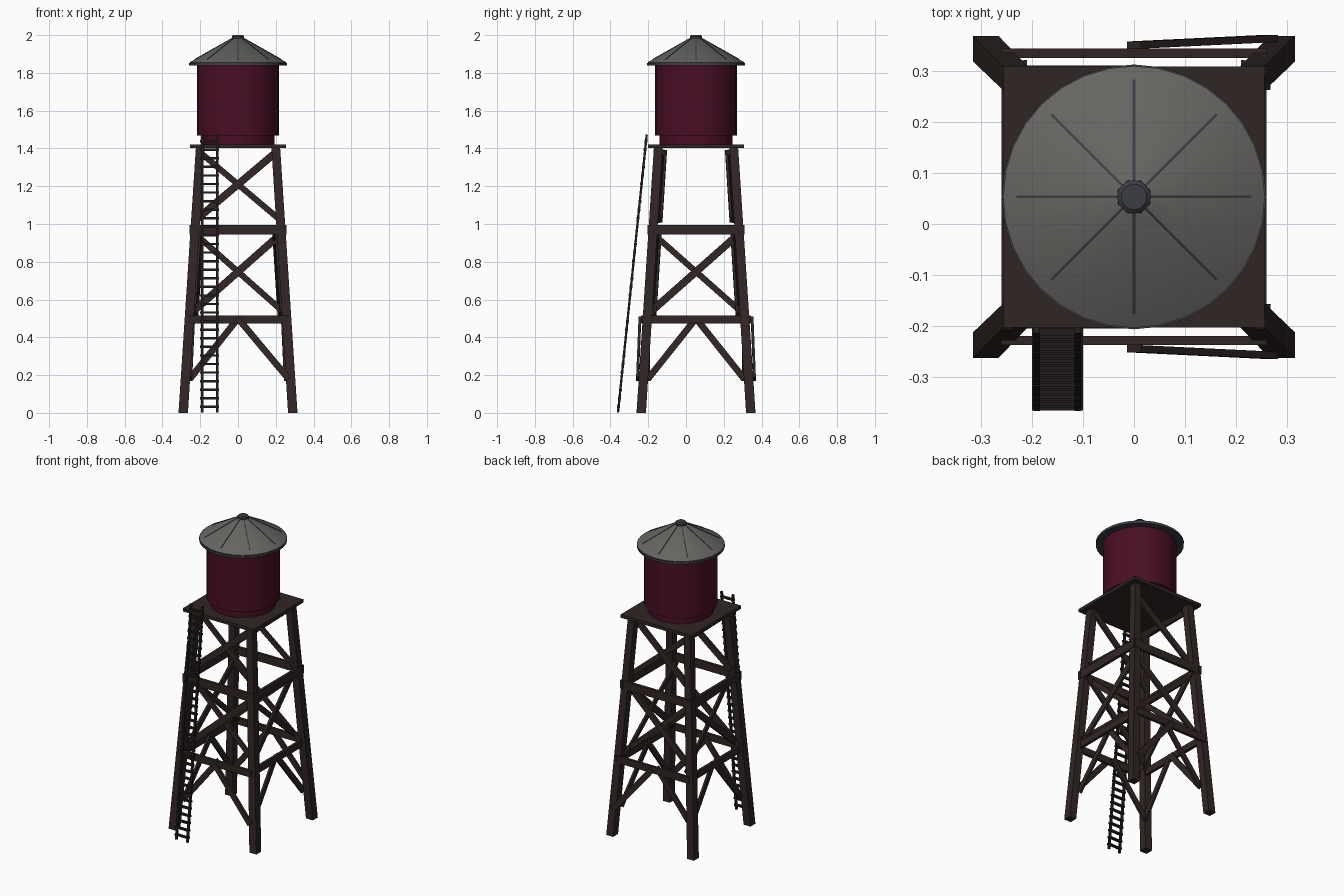
import bpy, bmesh, math
from mathutils import Vector, Matrix

if "Cube" in bpy.data.objects:
    bpy.data.objects.remove(bpy.data.objects["Cube"])

CY = 0.053  # tower centre in y (ladder sticks out at the front)


def mat(name, r, g, b):
    m = bpy.data.materials.new(name)
    m.diffuse_color = (r, g, b, 1)
    m.use_nodes = True
    m.node_tree.nodes["Principled BSDF"].inputs["Base Color"].default_value = m.diffuse_color
    return m


WOOD = mat("dark brown wood", 0.030, 0.019, 0.018)
RED = mat("maroon paint", 0.066, 0.0045, 0.018)
GREY = mat("grey roof", 0.135, 0.130, 0.122)
STEEL = mat("blue grey steel", 0.045, 0.048, 0.058)
IRON = mat("dark iron", 0.015, 0.012, 0.011)


def finish(name, bm, m, smooth=False):
    bmesh.ops.recalc_face_normals(bm, faces=bm.faces)
    me = bpy.data.meshes.new(name)
    bm.to_mesh(me)
    bm.free()
    ob = bpy.data.objects.new(name, me)
    bpy.context.collection.objects.link(ob)
    me.materials.append(m)
    if smooth:
        bpy.ops.object.select_all(action='DESELECT')
        ob.select_set(True)
        bpy.context.view_layer.objects.active = ob
        bpy.ops.object.shade_smooth_by_angle(angle=math.radians(30))
    return ob


def add_bar(bm, a, b, width, depth, normal):
    """Box from a to b; depth is measured along the normal."""
    a, b = Vector(a), Vector(b)
    d = (b - a).normalized()
    s = d.cross(Vector(normal)).normalized()
    n = s.cross(d)
    rot = Matrix((s, n, d)).transposed().to_4x4()
    size = Matrix.Diagonal((width, depth, (b - a).length, 1))
    bmesh.ops.create_cube(bm, size=1, matrix=Matrix.Translation((a + b) / 2) @ rot @ size)


def lathe(name, profile, m, n=32, y=CY):
    bm = bmesh.new()
    rings = [[bm.verts.new((r * math.cos(2 * math.pi * i / n), y + r * math.sin(2 * math.pi * i / n), z))
              for i in range(n)] for r, z in profile]
    for p, q in zip(rings, rings[1:]):
        for i in range(n):
            bm.faces.new((p[i], p[(i + 1) % n], q[(i + 1) % n], q[i]))
    bm.faces.new(rings[0])
    bm.faces.new(rings[-1])
    return finish(name, bm, m, True)


def leg_centre(z):
    return 0.29 - 0.09 * z / 1.405


# four leaning legs with level ends
bm = bmesh.new()
for sx in (-1, 1):
    for sy in (-1, 1):
        ends = []
        for z, h in ((0, 0.025), (1.405, 0.023)):
            c = leg_centre(z)
            ends.append([bm.verts.new((sx * c + dx * h, CY + sy * c + dy * h, z))
                         for dx, dy in ((-1, -1), (1, -1), (1, 1), (-1, 1))])
        for i in range(4):
            j = (i + 1) % 4
            bm.faces.new((ends[0][i], ends[0][j], ends[1][j], ends[1][i]))
        bm.faces.new(ends[0])
        bm.faces.new(ends[1])
finish("legs", bm, WOOD)

# girts and diagonal braces on each of the four faces
girts, braces = bmesh.new(), bmesh.new()


def face_point(face, u, v, z):
    """u runs along the face, v is the distance out from the tower axis."""
    axis, s = face
    return (u, CY + s * v, z) if axis == 'y' else (s * v, CY + u, z)


for face in (('y', -1), ('y', 1), ('x', -1), ('x', 1)):
    axis, s = face
    nrm = (0, 1, 0) if axis == 'y' else (1, 0, 0)

    def brace(u0, v0, z0, u1, v1, z1, w=0.035):
        add_bar(braces, face_point(face, u0, v0, z0), face_point(face, u1, v1, z1), w, 0.014, nrm)

    v_low = 0.281 if axis == 'y' else 0.25
    for z, h, v, u in ((0.495, 0.043, v_low, 0.26), (0.97, 0.052, 0.246, 0.258)):
        add_bar(girts, face_point(face, -u, v, z), face_point(face, u, v, z), h, 0.018, nrm)

    # lower pair: on the front and back one brace lies outside the legs
    if axis == 'y':
        brace(0, 0.297, 0.50, 0.268, 0.310, 0.18)
    else:
        brace(0, 0.235, 0.50, 0.255, 0.25, 0.18)
    brace(0, 0.25 if axis == 'y' else 0.235, 0.50, -0.255, 0.25, 0.18)

    # middle and upper crosses (the upper one only on front and back)
    bays = [(0.52, 0.95)] + ([(1.02, 1.38)] if axis == 'y' else [])
    for z0, z1 in bays:
        c0, c1 = leg_centre(z0), leg_centre(z1)
        brace(-c0, c0 - 0.027, z0, c1, c1 - 0.027, z1, 0.04)
        brace(c0, c0 - 0.04, z0, -c1, c1 - 0.04, z1, 0.032)
finish("girts", girts, WOOD)
finish("braces", braces, WOOD)

# platform
bm = bmesh.new()
add_bar(bm, (0, CY, 1.402), (0, CY, 1.422), 0.51, 0.51, (0, 1, 0))
finish("platform", bm, WOOD)

# tank with narrower base
lathe("tank_base", [(0.192, 1.42), (0.192, 1.475)], RED)
lathe("tank", [(0.216, 1.468), (0.216, 1.85)], RED)

# conical roof, rim, cap and ribs
lathe("roof", [(0.25, 1.845), (0.256, 1.856), (0.03, 1.984)], GREY)
lathe("roof_rim", [(0.259, 1.838), (0.259, 1.852)], STEEL)
lathe("roof_cap", [(0.033, 1.975), (0.033, 1.993), (0.025, 2.0)], STEEL, 16)
bm = bmesh.new()
for i in range(8):
    c, s = math.cos(i * math.pi / 4), math.sin(i * math.pi / 4)
    add_bar(bm, (0.03 * c, CY + 0.03 * s, 1.983), (0.228 * c, CY + 0.228 * s, 1.871),
            0.005, 0.006, (0, 0, 1))
    # small knobs round the cap
    a = (i + 0.5) * math.pi / 4
    bmesh.ops.create_cone(bm, cap_ends=True, segments=8, radius1=0.007, radius2=0.007, depth=0.012,
                          matrix=Matrix.Translation((0.028 * math.cos(a), CY + 0.028 * math.sin(a), 1.984)))
finish("roof_ribs", bm, STEEL)

# leaning ladder
bm = bmesh.new()
foot, top = Vector((0, -0.36, 0.002)), Vector((0, -0.208, 1.473))
for x in (-0.19, -0.11):
    off = Vector((x, 0, 0))
    add_bar(bm, foot + off, top + off, 0.013, 0.012, (0, 1, 0))
for i in range(32):
    p = foot.lerp(top, (0.03 + 0.0455 * i) / 1.475)
    add_bar(bm, p + Vector((-0.2, 0, 0)), p + Vector((-0.1, 0, 0)), 0.012, 0.015, (0, 1, 0))
finish("ladder", bm, IRON)
